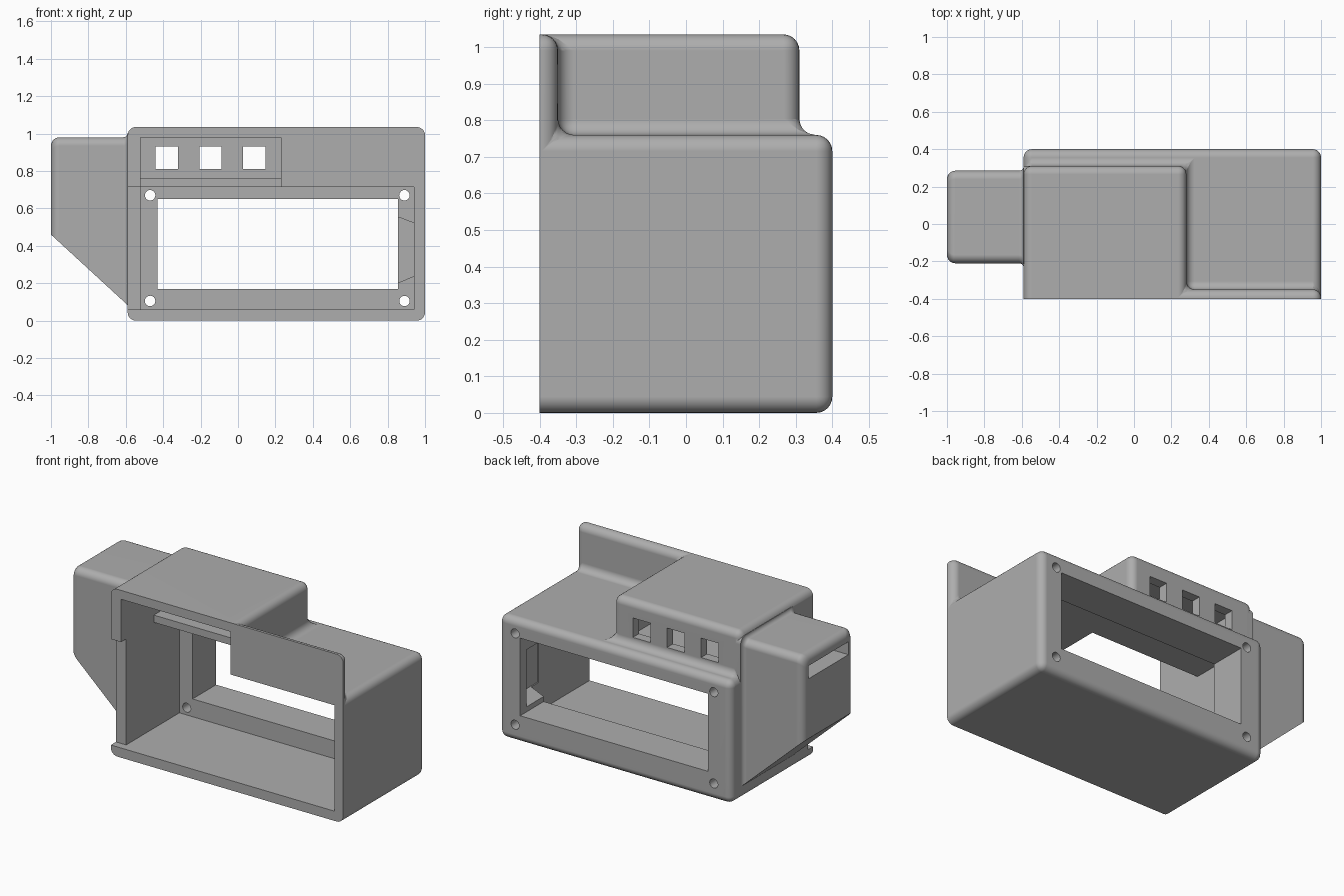
import bpy, bmesh
from math import sin, cos, pi

cube = bpy.data.objects.get("Cube")
if cube:
    bpy.data.objects.remove(cube, do_unlink=True)

grey = bpy.data.materials.new("matte_grey")
grey.use_nodes = True
COLOUR = (0.42, 0.42, 0.42, 1)
grey.diffuse_color = COLOUR
grey.node_tree.nodes["Principled BSDF"].inputs["Base Color"].default_value = COLOUR


def make(name, bm):
    bmesh.ops.recalc_face_normals(bm, faces=bm.faces)
    mesh = bpy.data.meshes.new(name)
    bm.to_mesh(mesh)
    bm.free()
    mesh.materials.append(grey)
    ob = bpy.data.objects.new(name, mesh)
    bpy.context.collection.objects.link(ob)
    return ob


def joined_boxes(boxes):
    """Clean skin around the union of axis-aligned boxes (x0, x1, y0, y1, z0, z1)."""
    cuts = [sorted({v for b in boxes for v in b[2 * a:2 * a + 2]}) for a in range(3)]
    size = [len(c) - 1 for c in cuts]

    def filled(cell):
        if any(not 0 <= cell[a] < size[a] for a in range(3)):
            return False
        mid = [(cuts[a][cell[a]] + cuts[a][cell[a] + 1]) / 2 for a in range(3)]
        return any(all(b[2 * a] < mid[a] < b[2 * a + 1] for a in range(3)) for b in boxes)

    bm = bmesh.new()
    verts = {}
    cells = [(i, j, k) for i in range(size[0]) for j in range(size[1]) for k in range(size[2])]
    for cell in filter(filled, cells):
        for a in range(3):
            for side in (0, 1):
                beside = list(cell)
                beside[a] += 2 * side - 1
                if filled(beside):
                    continue
                face = []
                for p, q in ((0, 0), (1, 0), (1, 1), (0, 1)):
                    g = list(cell)
                    g[a] += side
                    g[(a + 1) % 3] += p
                    g[(a + 2) % 3] += q
                    g = tuple(g)
                    if g not in verts:
                        verts[g] = bm.verts.new([cuts[n][g[n]] for n in range(3)])
                    face.append(verts[g])
                bm.faces.new(face if side else face[::-1])
    bmesh.ops.recalc_face_normals(bm, faces=bm.faces)
    bmesh.ops.dissolve_limit(bm, angle_limit=0.01, verts=bm.verts, edges=bm.edges)
    return bm


def prism_y(outline, y0, y1):
    """Extrude an (x, z) outline along y."""
    bm = bmesh.new()
    near = [bm.verts.new((x, y0, z)) for x, z in outline]
    far = [bm.verts.new((x, y1, z)) for x, z in outline]
    bm.faces.new(near)
    bm.faces.new(far)
    for i in range(len(near)):
        j = (i + 1) % len(near)
        bm.faces.new((near[i], near[j], far[j], far[i]))
    return bm


def combine(target, tool, operation):
    tool.hide_render = True
    mod = target.modifiers.new(operation.lower(), "BOOLEAN")
    mod.object = tool
    mod.operation = operation
    mod.solver = "EXACT"
    bpy.context.view_layer.objects.active = target
    bpy.ops.object.modifier_apply(modifier=mod.name)
    bpy.data.objects.remove(tool, do_unlink=True)


# Main body, raised block and tall front flange, with rounded edges
bm = joined_boxes([(-0.59, 1, -0.4, 0.4, 0, 0.76),
                   (-0.59, 0.28, -0.4, 0.31, 0, 1.035),
                   (-0.59, 1, -0.4, -0.35, 0, 1.035)])
edges = [e for e in bm.edges if not all(v.co.y < -0.39 for v in e.verts)]
bmesh.ops.bevel(bm, geom=edges, offset=0.044, offset_type="OFFSET",
                segments=6, profile=0.5, affect="EDGES")
housing = make("housing", bm)

# Side compartment: rounded end, sloping base, small flare where it meets the body
STEPS = 6
R, FLARE = 0.045, 0.024
stations = []
for i in range(STEPS + 1):
    a = pi / 2 * i / STEPS
    stations.append((-1 + R * (1 - cos(a)), -R * (1 - sin(a))))
for i in range(STEPS + 1):
    a = pi / 2 * i / STEPS
    stations.append((-0.59 - FLARE + FLARE * sin(a), FLARE * (1 - cos(a))))
stations.append((-0.55, FLARE))

bm = bmesh.new()
rings = []
for x, grow in stations:
    y0, y1, top = -0.21 - grow, 0.285 + grow, 0.98 + grow
    base = 0.46 - (x + 1) * 0.92
    section = [(y0, base), (y1, base)]
    for cy, start in ((y1 - R, 0), (y0 + R, pi / 2)):
        for i in range(STEPS + 1):
            a = start + pi / 2 * i / STEPS
            section.append((cy + R * cos(a), top - R + R * sin(a)))
    rings.append([bm.verts.new((x, y, z)) for y, z in section])
for r0, r1 in zip(rings, rings[1:]):
    for i in range(len(r0)):
        j = (i + 1) % len(r0)
        bm.faces.new((r0[i], r0[j], r1[j], r1[i]))
bm.faces.new(rings[0])
bm.faces.new(rings[-1])
combine(housing, make("side_compartment", bm), "UNION")

# Hollow interior, leaving a shelf under the upper chamber
combine(housing, make("cavity", joined_boxes([
    (-0.52, 0.94, -0.5, 0.17, 0.06, 0.715),
    (-0.52, 0.23, -0.5, 0.25, 0.76, 0.98),
    (-0.52, 0.23, -0.5, -0.08, 0.5, 0.98)])), "DIFFERENCE")

# Display window, switch holes, side slot and the stepped front edge of the side wall
openings = [(-0.43, 0.855, 0.1, 0.5, 0.17, 0.65),
            (-1.1, -0.88, -0.16, 0.23, 0.83, 0.91),
            (-0.7, -0.5, -0.5, -0.35, 0.06, 0.715)]
openings += [(x, x + 0.12, 0.2, 0.5, 0.81, 0.93) for x in (-0.44, -0.207, 0.027)]
for box in openings:
    combine(housing, make("opening", joined_boxes([box])), "DIFFERENCE")

# Cable notch beside the window
notch = [(0.84, 0.195), (0.945, 0.24), (0.945, 0.52), (0.84, 0.56)]
combine(housing, make("notch", prism_y(notch, 0.1, 0.34)), "DIFFERENCE")

# Four screw holes
for x in (-0.47, 0.89):
    for z in (0.105, 0.67):
        ring = [(x + 0.028 * cos(pi * i / 12), z + 0.028 * sin(pi * i / 12)) for i in range(24)]
        combine(housing, make("screw_hole", prism_y(ring, 0.1, 0.5)), "DIFFERENCE")

# Smooth the rounded edges, keep flat faces crisp
bpy.ops.object.select_all(action="DESELECT")
housing.select_set(True)
bpy.context.view_layer.objects.active = housing
bpy.ops.object.shade_smooth_by_angle(angle=0.5)
normals = housing.modifiers.new("weighted_normals", "WEIGHTED_NORMAL")
normals.keep_sharp = True
